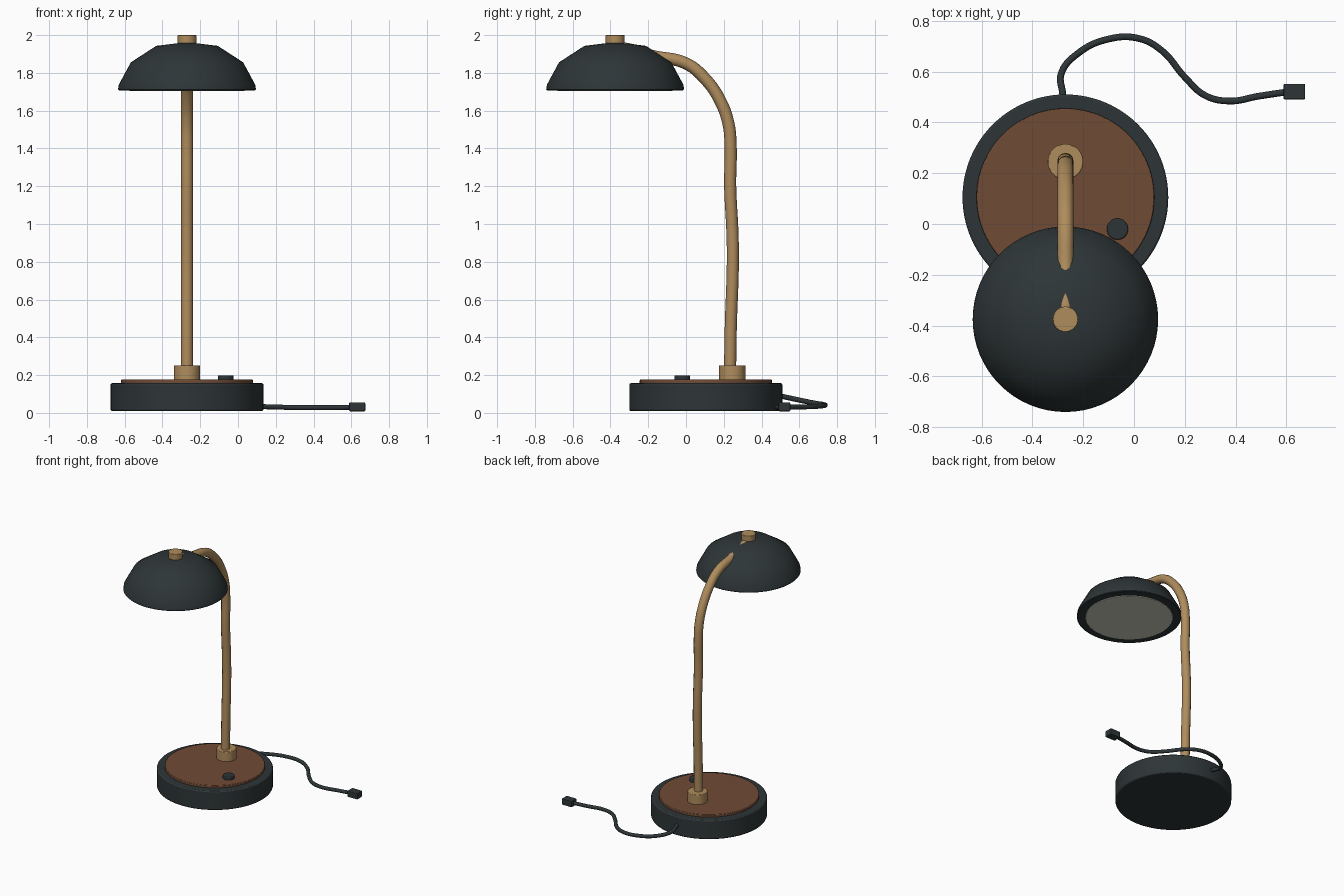
import bpy, math

if "Cube" in bpy.data.objects:
    bpy.data.objects.remove(bpy.data.objects["Cube"])

def material(name, r, g, b):
    m = bpy.data.materials.new(name)
    m.diffuse_color = (r, g, b, 1)
    m.use_nodes = True
    m.node_tree.nodes["Principled BSDF"].inputs["Base Color"].default_value = m.diffuse_color
    return m

DARK = material("dark_metal", 0.027, 0.036, 0.039)
WOOD = material("wood", 0.16, 0.07, 0.036)
BRASS = material("brass", 0.43, 0.265, 0.11)
GLASS = material("diffuser", 0.62, 0.62, 0.53)

def finish(ob, name, mat, bevel=0):
    ob.name = name
    ob.data.materials.append(mat)
    if bevel:
        b = ob.modifiers.new("bevel", 'BEVEL')
        b.width, b.segments, b.limit_method = bevel, 2, 'ANGLE'
    return ob

def disc(name, x, y, r, z0, z1, mat, bevel=0.004, sides=64):
    bpy.ops.mesh.primitive_cylinder_add(vertices=sides, radius=r, depth=z1 - z0,
                                        location=(x, y, (z0 + z1) / 2))
    ob = finish(bpy.context.object, name, mat, bevel)
    bpy.ops.object.shade_smooth_by_angle(angle=math.radians(35))
    return ob

def lathe(name, x, y, profile, mat, sides=64):
    # Profile of (radius, z) points from bottom to top, closed with caps
    verts = [(r * math.cos(2 * math.pi * i / sides), r * math.sin(2 * math.pi * i / sides), z)
             for r, z in profile for i in range(sides)]
    faces = [(k * sides + i, k * sides + (i + 1) % sides,
              (k + 1) * sides + (i + 1) % sides, (k + 1) * sides + i)
             for k in range(len(profile) - 1) for i in range(sides)]
    last = (len(profile) - 1) * sides
    faces += [tuple(reversed(range(sides))), tuple(range(last, last + sides))]
    me = bpy.data.meshes.new(name)
    me.from_pydata(verts, [], faces)
    ob = bpy.data.objects.new(name, me)
    bpy.context.collection.objects.link(ob)
    ob.location = (x, y, 0)
    bpy.ops.object.select_all(action='DESELECT')
    bpy.context.view_layer.objects.active = ob
    ob.select_set(True)
    bpy.ops.object.shade_smooth_by_angle(angle=math.radians(45))
    return finish(ob, name, mat)

def tube(name, points, radius, mat):
    cu = bpy.data.curves.new(name, 'CURVE')
    cu.dimensions = '3D'
    cu.bevel_depth, cu.bevel_resolution, cu.resolution_u = radius, 4, 8
    cu.use_fill_caps = True
    sp = cu.splines.new('BEZIER')
    sp.bezier_points.add(len(points) - 1)
    for p, co in zip(sp.bezier_points, points):
        p.co = co
        p.handle_left_type = p.handle_right_type = 'AUTO'
    sp.use_smooth = True
    ob = bpy.data.objects.new(name, cu)
    bpy.context.collection.objects.link(ob)
    return finish(ob, name, mat)

CX = -0.27

# Base with wooden inlay, switch and stem collar
disc("base", CX, 0.105, 0.405, 0.01, 0.157, DARK, 0.008, 96)
disc("wood_inlay", CX, 0.105, 0.35, 0.14, 0.176, WOOD, 0.004, 96)
disc("switch_button", -0.065, -0.02, 0.042, 0.17, 0.198, DARK, 0.005, 32)
disc("stem_collar", CX, 0.245, 0.07, 0.17, 0.252, BRASS, 0.004, 48)

# Curved stem, bending forward into the shade
stem = [(0.233, 0.2), (0.237, 0.45), (0.248, 0.8), (0.246, 0.95), (0.234, 1.2),
        (0.236, 1.42), (0.225, 1.53), (0.18, 1.655), (0.1, 1.77), (0.0, 1.85),
        (-0.18, 1.89), (-0.29, 1.922), (-0.37, 1.936)]
tube("stem", [(CX, y, z) for y, z in stem], 0.032, BRASS)

# Shade, diffuser and top knob
SY = -0.375
lathe("shade", CX, SY, [(0.3, 1.708), (0.36, 1.708), (0.365, 1.713), (0.361, 1.738),
                        (0.297, 1.856), (0.163, 1.943), (0.05, 1.957)], DARK)
disc("diffuser", CX, SY, 0.305, 1.703, 1.725, GLASS, 0.003)
disc("top_knob", CX, SY, 0.05, 1.93, 2.0, BRASS, 0.003, 32)

# Power cable and plug
tube("cable", [(-0.275, 0.45, 0.1), (-0.281, 0.515, 0.086), (-0.287, 0.59, 0.07),
               (-0.22, 0.672, 0.053), (-0.1, 0.728, 0.044), (0.02, 0.73, 0.039),
               (0.11, 0.682, 0.034), (0.2, 0.578, 0.031), (0.28, 0.506, 0.029),
               (0.375, 0.484, 0.028), (0.49, 0.503, 0.028), (0.61, 0.521, 0.03)],
     0.0135, DARK)
bpy.ops.mesh.primitive_cube_add(size=1, location=(0.631, 0.521, 0.032))
plug = bpy.context.object
plug.scale = (0.086, 0.062, 0.048)
bpy.ops.object.transform_apply(location=False, rotation=False, scale=True)
finish(plug, "plug", DARK, 0.006)
